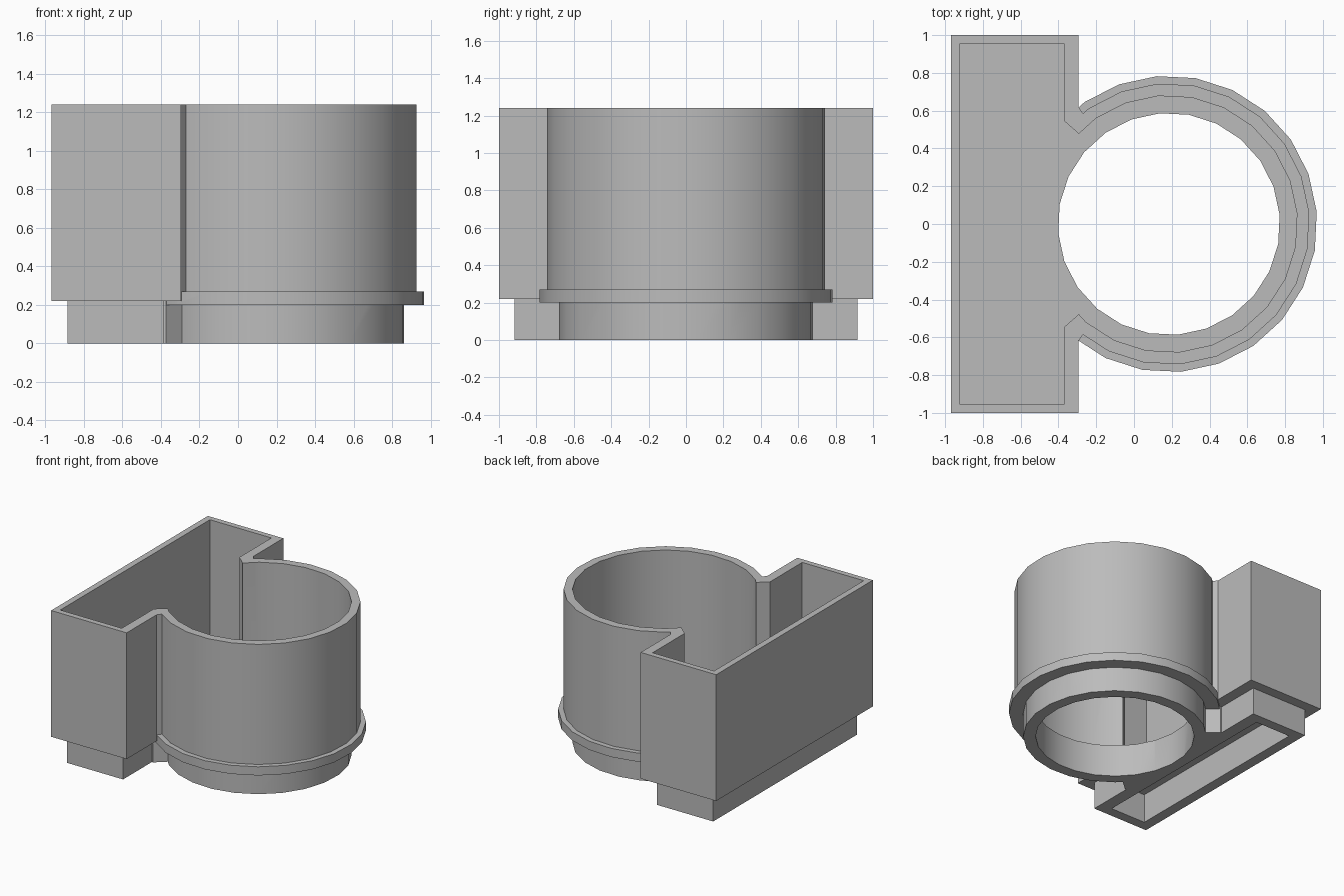
import bpy, bmesh
from math import cos, sin, radians, tau

if "Cube" in bpy.data.objects:
    bpy.data.objects.remove(bpy.data.objects["Cube"], do_unlink=True)

TOP, FLOOR, STEP = 1.24, 0.26, 0.22
CENTRE_X = 0.185
OVER = 0.1  # how far cutters pass beyond open faces

grey = bpy.data.materials.new("plain_grey")
grey.use_nodes = True
colour = (0.5, 0.5, 0.5, 1)
grey.diffuse_color = colour
grey.node_tree.nodes["Principled BSDF"].inputs["Base Color"].default_value = colour


def prism(name, outline, z0, z1):
    """Extrude a counter-clockwise outline from z0 to z1."""
    bm = bmesh.new()
    base = bm.faces.new([bm.verts.new((x, y, z0)) for x, y in outline])
    top = bmesh.ops.extrude_face_region(bm, geom=[base])["geom"]
    bmesh.ops.translate(bm, vec=(0, 0, z1 - z0),
                        verts=[v for v in top if isinstance(v, bmesh.types.BMVert)])
    bmesh.ops.recalc_face_normals(bm, faces=bm.faces)
    mesh = bpy.data.meshes.new(name)
    bm.to_mesh(mesh)
    bm.free()
    mesh.materials.append(grey)
    obj = bpy.data.objects.new(name, mesh)
    bpy.context.collection.objects.link(obj)
    return obj


def block(name, x0, x1, half_y, z0, z1):
    return prism(name, [(x0, -half_y), (x1, -half_y), (x1, half_y), (x0, half_y)], z0, z1)


def drum(name, radius, z0, z1, sides=24):
    angles = [radians(4.7) + tau * i / sides for i in range(sides)]
    return prism(name, [(CENTRE_X + radius * cos(a), radius * sin(a)) for a in angles], z0, z1)


def neck(name, half, z0, z1):
    """Symmetric web joining box and drum, from one side of its outline."""
    return prism(name, [(x, -y) for x, y in half] + [(x, y) for x, y in reversed(half)], z0, z1)


def combine(target, tool, operation):
    mod = target.modifiers.new(tool.name, "BOOLEAN")
    mod.operation, mod.solver, mod.object = operation, "EXACT", tool
    bpy.context.view_layer.objects.active = target
    bpy.ops.object.modifier_apply(modifier=mod.name)
    bpy.data.objects.remove(tool, do_unlink=True)


inner_neck = [(-0.6, 0.55), (-0.375, 0.55), (-0.295, 0.48), (-0.15, 0.355)]
outer_neck = [(-0.6, 0.62), (-0.295, 0.62), (-0.27, 0.585), (-0.2, 0.49)]

# Solid outer shell: box, drum, collar and the stepped plug below
housing = block("housing", -0.97, -0.295, 1.0, STEP, TOP)
solids = [
    drum("drum_wall", 0.745, 0.2, TOP),
    neck("outer_neck", outer_neck, STEP, TOP),
    drum("collar", 0.785, 0.2, 0.27),
    block("box_plug", -0.885, -0.385, 0.917, 0, 0.25),
    drum("drum_plug", 0.68, 0, 0.25),
    neck("plug_neck", inner_neck, 0, 0.25),
]
for part in solids:
    combine(housing, part, "UNION")

# Open interior, bottom opening and the recess under the box
cutters = [
    block("box_cavity", -0.92, -0.37, 0.955, FLOOR, TOP + OVER),
    drum("drum_cavity", 0.68, FLOOR, TOP + OVER),
    neck("neck_cavity", inner_neck, FLOOR, TOP + OVER),
    drum("drum_opening", 0.588, -OVER, FLOOR + OVER),
    block("plug_recess", -0.8, -0.485, 0.835, -OVER, 0.235),
]
for part in cutters:
    combine(housing, part, "DIFFERENCE")

# Smooth the round walls, keep real corners sharp
bpy.ops.object.select_all(action="DESELECT")
housing.select_set(True)
bpy.context.view_layer.objects.active = housing
bpy.ops.object.shade_smooth_by_angle(angle=radians(25))
